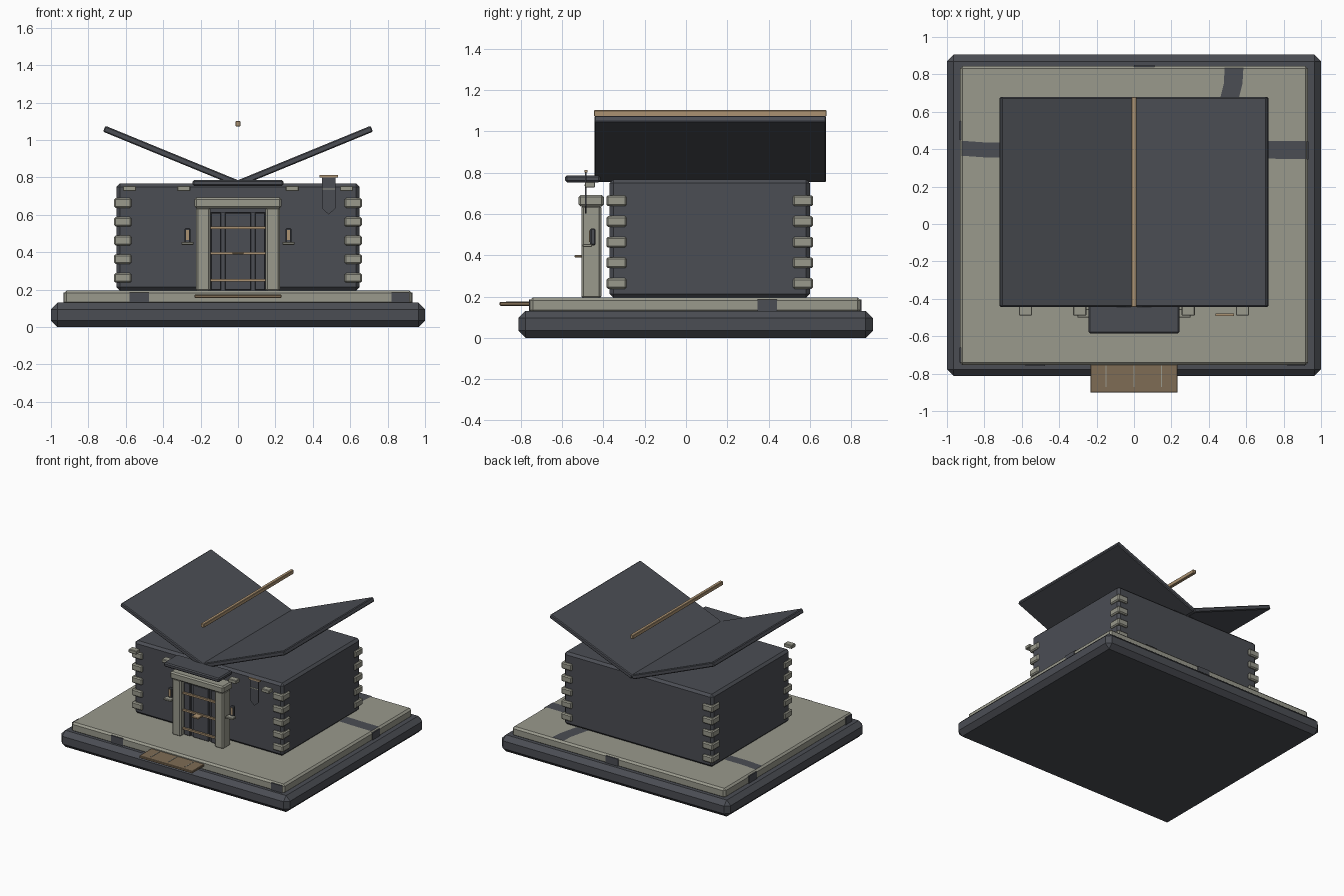
import bpy, bmesh, math
from mathutils import Vector

cube = bpy.data.objects.get("Cube")
if cube:
    bpy.data.objects.remove(cube, do_unlink=True)


def material(name, rgb):
    m = bpy.data.materials.new(name)
    m.use_nodes = True
    m.diffuse_color = (*rgb, 1)
    m.node_tree.nodes["Principled BSDF"].inputs["Base Color"].default_value = (*rgb, 1)
    return m


slate = material("dark slate", (0.07, 0.075, 0.088))
stone = material("pale stone", (0.32, 0.32, 0.265))
tan = material("tan wood", (0.41, 0.29, 0.17))
brown = material("brown wood", (0.21, 0.15, 0.09))


def finish(name, bm, mat):
    bmesh.ops.recalc_face_normals(bm, faces=bm.faces)
    mesh = bpy.data.meshes.new(name)
    bm.to_mesh(mesh)
    bm.free()
    mesh.materials.append(mat)
    obj = bpy.data.objects.new(name, mesh)
    bpy.context.collection.objects.link(obj)
    return obj


def box(name, x, y, z, mat, bevel=0.0):
    """Box from (min, max) ranges, with an optional chamfer."""
    bm = bmesh.new()
    bmesh.ops.create_cube(bm, size=1)
    lo, hi = Vector((x[0], y[0], z[0])), Vector((x[1], y[1], z[1]))
    for v in bm.verts:
        v.co = Vector(((lo + hi) / 2)[i] + v.co[i] * (hi - lo)[i] for i in range(3))
    obj = finish(name, bm, mat)
    if bevel:
        mod = obj.modifiers.new("chamfer", 'BEVEL')
        mod.width, mod.segments = bevel, 1
    return obj


def prism(name, profile, y, mat):
    """Extrude an x-z outline between two y values."""
    bm = bmesh.new()
    face = bm.faces.new([bm.verts.new((px, y[0], pz)) for px, pz in profile])
    out = bmesh.ops.extrude_face_region(bm, geom=[face])
    verts = [g for g in out["geom"] if isinstance(g, bmesh.types.BMVert)]
    bmesh.ops.translate(bm, verts=verts, vec=(0, y[1] - y[0], 0))
    return finish(name, bm, mat)


def ribbon(name, path, width, z, mat):
    """Flat path inlay following a few points."""
    bm = bmesh.new()
    along_x = abs(path[-1][0] - path[0][0]) > abs(path[-1][1] - path[0][1])
    side = Vector((0, width / 2, 0)) if along_x else Vector((width / 2, 0, 0))
    rows = []
    for p in path:
        c = Vector((p[0], p[1], z))
        rows.append((bm.verts.new(c - side), bm.verts.new(c + side)))
    for a, b in zip(rows, rows[1:]):
        bm.faces.new((a[0], b[0], b[1], a[1]))
    bmesh.ops.recalc_face_normals(bm, faces=bm.faces)
    obj = finish(name, bm, mat)
    if obj.data.polygons[0].normal.z < 0:
        obj.data.flip_normals()
    return obj


# Ground: chamfered plinth with a paved terrace
box("plinth", (-1, 1), (-0.812, 0.905), (0, 0.13), slate, 0.035)
box("terrace", (-0.93, 0.93), (-0.755, 0.845), (0.12, 0.195), stone, 0.014)

# Dark inlaid paths and edge stones
top = 0.1975
ribbon("right_path", [(0.92, 0.395), (0.8, 0.395), (0.64, 0.4)], 0.095, top, slate)
ribbon("left_path", [(-0.92, 0.405), (-0.78, 0.395), (-0.64, 0.395)], 0.08, top, slate)
ribbon("back_path", [(0.535, 0.835), (0.53, 0.75), (0.51, 0.67), (0.49, 0.59)], 0.1, top, slate)
edge = (0.13, 0.186)
box("front_edge_stone", (-0.58, -0.475), (-0.759, -0.75), edge, slate)
box("front_corner_stone", (0.82, 0.915), (-0.759, -0.75), edge, slate)
box("back_edge_stone", (0, 0.11), (0.84, 0.849), edge, slate)
box("right_edge_stone", (0.925, 0.934), (0.345, 0.44), edge, slate)
box("left_edge_stone", (-0.934, -0.925), (0.45, 0.55), edge, slate)
box("left_corner_stone", (-0.934, -0.925), (-0.74, -0.66), edge, slate)

# Building body with quoins at every corner
box("walls", (-0.65, 0.65), (-0.37, 0.6), (0.195, 0.767), slate, 0.018)
for sx, side in ((-1, "right"), (1, "left")):
    for y, end in (((-0.386, -0.288), "front"), ((0.517, 0.616), "back")):
        for i in range(5):
            z = 0.263 + i * 0.1
            x = sorted((sx * 0.57, sx * 0.662))
            box(f"{end}_{side}_quoin_{i + 1}", x, y, (z - 0.026, z + 0.026), stone, 0.008)

# Roof panels rising outward in a V, and the ridge beam above
angle = math.radians(22.3)
run = Vector((math.cos(angle), math.sin(angle)))
normal = Vector((-run.y, run.x))
start = Vector((0, 0.767))
for sx, side in ((-1, "right"), (1, "left")):
    outline = [start - normal * 0.017, start + run * 0.773 - normal * 0.017,
               start + run * 0.773 + normal * 0.017, start + normal * 0.017]
    panel = prism(f"{side}_roof_panel", [(sx * p.x, p.y) for p in outline], (-0.443, 0.678), slate)
    mod = panel.modifiers.new("chamfer", 'BEVEL')
    mod.width, mod.segments = 0.006, 1
box("ridge_beam", (-0.013, 0.013), (-0.445, 0.68), (1.072, 1.102), tan, 0.003)

# Doorway: pillars, lintel and canopy
for sx, side in ((-1, "right"), (1, "left")):
    box(f"{side}_pillar", sorted((sx * 0.147, sx * 0.225)), (-0.507, -0.41), (0.19, 0.64), stone, 0.01)
box("lintel", (-0.233, 0.233), (-0.52, -0.398), (0.635, 0.692), stone, 0.01)
box("canopy", (-0.242, 0.242), (-0.585, -0.415), (0.753, 0.786), slate, 0.008)

# Door: planks on a backing, tan straps and a handle
box("door_backing", (-0.147, 0.147), (-0.45, -0.43), (0.195, 0.615), slate)
for i, x in enumerate(((-0.145, -0.09), (-0.07, 0.07), (0.09, 0.145))):
    box(f"door_plank_{i + 1}", x, (-0.468, -0.449), (0.197, 0.612), slate, 0.004)
for i, z in enumerate((0.25, 0.395, 0.53)):
    box(f"door_strap_{i + 1}", (-0.147, 0.147), (-0.482, -0.466), (z - 0.007, z + 0.007), tan)
box("door_handle", (-0.03, 0.03), (-0.54, -0.48), (0.389, 0.4), tan, 0.003)

# Wall lanterns on small ledges
for sx, side in ((-1, "right"), (1, "left")):
    x = sx * 0.27
    box(f"{side}_lantern_frame", (x - 0.016, x + 0.016), (-0.464, -0.438), (0.448, 0.53), slate, 0.006)
    box(f"{side}_lantern_glow", (x - 0.009, x + 0.009), (-0.469, -0.462), (0.465, 0.52), tan)
    box(f"{side}_lantern_ledge", (x - 0.033, x + 0.033), (-0.5, -0.455), (0.44, 0.455), stone, 0.003)

# Eave brackets
for i, x in enumerate((-0.58, -0.29, 0.29, 0.58)):
    box(f"eave_bracket_{i + 1}", (x - 0.035, x + 0.035), (-0.49, -0.44), (0.727, 0.755), stone, 0.004)

# Hanging pennant with its rod and trim
prism("pennant", [(0.448, 0.802), (0.522, 0.802), (0.522, 0.635), (0.485, 0.602), (0.448, 0.635)],
      (-0.489, -0.482), slate)
box("pennant_rod", (0.435, 0.535), (-0.492, -0.478), (0.8, 0.812), tan)
box("pennant_trim", (0.452, 0.518), (-0.492, -0.488), (0.735, 0.742), stone)

# Boarded step at the front with pale seams
box("front_step", (-0.232, 0.232), (-0.902, -0.745), (0.155, 0.173), brown, 0.003)
for i, x in enumerate((-0.15, 0, 0.147)):
    box(f"step_seam_{i + 1}", (x - 0.003, x + 0.003), (-0.872, -0.757), (0.171, 0.175), stone)
